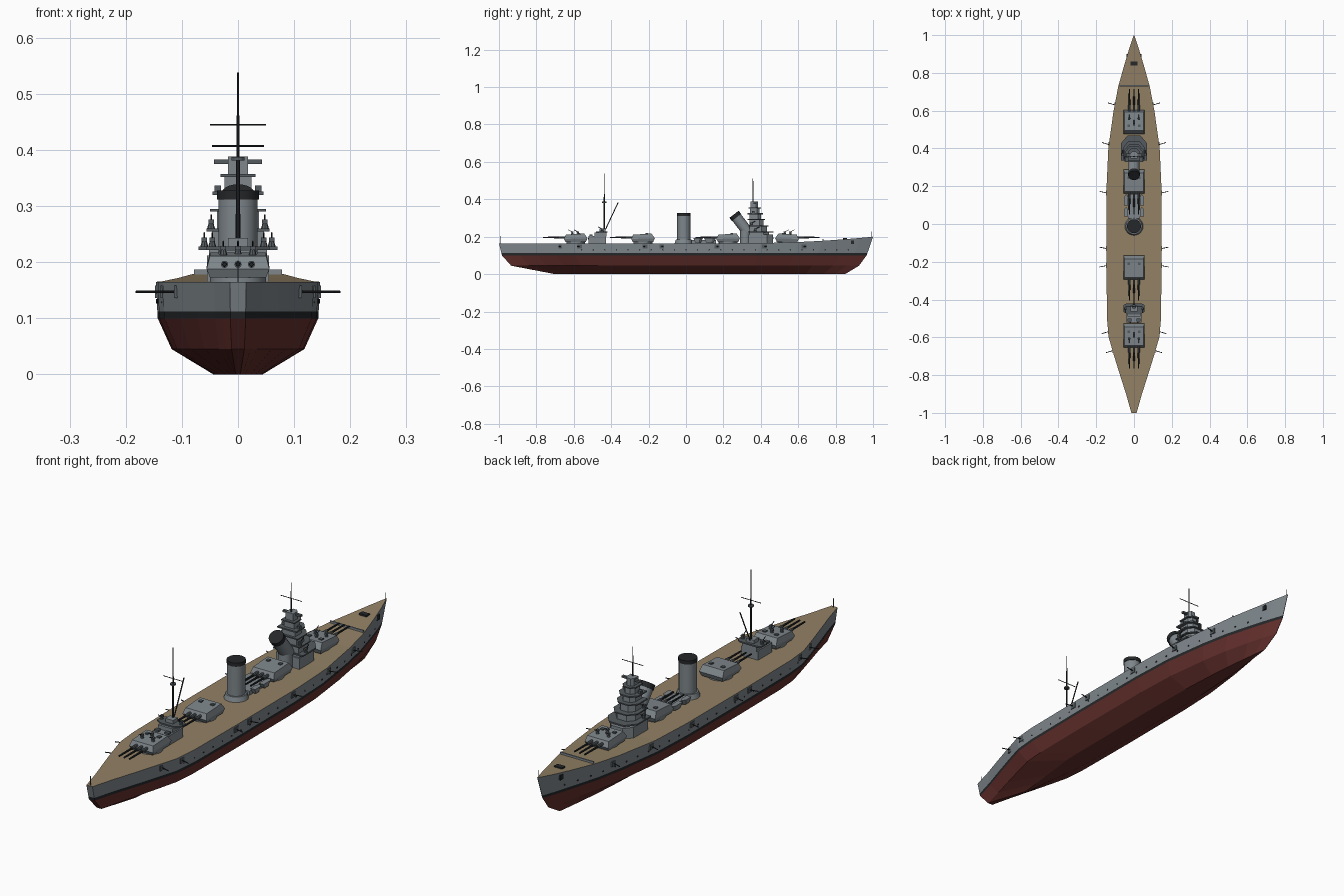
import bpy, bmesh, math
from mathutils import Vector

if "Cube" in bpy.data.objects:
    bpy.data.objects.remove(bpy.data.objects["Cube"])


def material(name, c):
    m = bpy.data.materials.new(name)
    m.diffuse_color = (*c, 1)
    m.use_nodes = True
    m.node_tree.nodes["Principled BSDF"].inputs["Base Color"].default_value = m.diffuse_color
    return m


GREY = material("grey_paint", (0.21, 0.24, 0.26))
RED = material("red_bottom", (0.13, 0.03, 0.026))
BLACK = material("black_paint", (0.018, 0.02, 0.022))
WOOD = material("deck_wood", (0.29, 0.22, 0.13))
DARK = material("dark_grey", (0.09, 0.105, 0.115))


def finish(name, bm, mats):
    bmesh.ops.recalc_face_normals(bm, faces=bm.faces)
    me = bpy.data.meshes.new(name)
    bm.to_mesh(me)
    bm.free()
    for m in mats:
        me.materials.append(m)
    ob = bpy.data.objects.new(name, me)
    bpy.context.collection.objects.link(ob)
    return ob


def loft(name, rings, mat):
    bm = bmesh.new()
    vs = [[bm.verts.new(p) for p in r] for r in rings]
    n = len(vs[0])
    for a, b in zip(vs, vs[1:]):
        for i in range(n):
            bm.faces.new((a[i], a[(i + 1) % n], b[(i + 1) % n], b[i]))
    bm.faces.new(vs[0])
    bm.faces.new(vs[-1])
    return finish(name, bm, [mat])


def prism(name, pts, z0, z1, mat=GREY):
    return loft(name, [[(x, y, z) for x, y in pts] for z in (z0, z1)], mat)


def box(name, x, y, z0, z1, w, d, mat=GREY):
    return prism(name, [(x - w, y - d), (x + w, y - d), (x + w, y + d), (x - w, y + d)], z0, z1, mat)


def rod(name, a, b, r, mat=GREY, r2=None, n=8):
    a, b = Vector(a), Vector(b)
    bm = bmesh.new()
    bmesh.ops.create_cone(bm, cap_ends=True, segments=n, radius1=r, radius2=r if r2 is None else r2, depth=(b - a).length)
    q = (b - a).to_track_quat('Z', 'Y')
    for v in bm.verts:
        v.co = q @ v.co + (a + b) / 2
    for f in bm.faces:
        f.smooth = n > 12 and len(f.verts) == 4
    return finish(name, bm, [mat])


# Hull: half breadth by station, lofted through deck, boot stripe, bilge and bottom
ST = [(-1, .014), (-.95, .028), (-.9, .042), (-.8, .074), (-.7, .105), (-.6, .134), (-.5, .143), (-.2, .146),
      (.2, .145), (.4, .136), (.6, .108), (.73, .083), (.85, .049), (.93, .025), (1, .001)]


def deck_z(y):
    return .165 + .035 * max(0, (y - .3) / .7) ** 2


def half(y):
    for (a, p), (b, q) in zip(ST, ST[1:]):
        if y <= b:
            return p + (q - p) * (y - a) / (b - a)
    return 0


# row: stern y, bow y, breadth factor, height (None = deck)
ROWS = [(-1, 1, 1, None), (-.987, .97, .985, .112), (-.984, .965, .98, .1), (-.935, .925, .81, .045), (-.7, .85, .3, 0)]
bm = bmesh.new()
grid = []
for y, w in ST:
    t = (y + 1) / 2
    row = [(w * k, s + (e - s) * t, deck_z(y) if z is None else z) for s, e, k, z in ROWS]
    grid.append([bm.verts.new(p) for p in row] + [bm.verts.new((-x, yy, z)) for x, yy, z in reversed(row)])
slots = [0, 1, 2, 2, 2, 2, 2, 1, 0, 3]
for a, b in zip(grid, grid[1:]):
    for i, s in enumerate(slots):
        j = (i + 1) % 10
        bm.faces.new((a[i], a[j], b[j], b[i])).material_index = s
for g in (grid[0], grid[-1]):
    for i, s in enumerate(slots[:4]):
        bm.faces.new((g[i], g[i + 1], g[8 - i], g[9 - i])).material_index = s
finish("hull", bm, [GREY, BLACK, RED, WOOD])


def side_x(y, z):
    s = (z - .112) / (deck_z(y) - .112)
    return half(max(-1, min(1, y / (.97 + .03 * s)))) * (.985 + .015 * s)


# Portholes, casemate guns and anchors on both sides
for s in (-1, 1):
    for i in range(30):
        y = -.93 + i * .062
        x = side_x(y, .13)
        rod("porthole", (s * (x - .004), y, .13), (s * (x + .0012), y, .13), .004, BLACK, n=6)
    for y, lean in [(.63, .3), (.42, .3), (.165, .2), (-.13, .2), (-.22, -.2), (-.57, -.3), (-.67, -.3)]:
        x = side_x(y, .147)
        box("casemate", s * (x - .006), y, .136, .158, .009, .013, DARK)
        rod("casemate_gun", (s * x, y, .147), (s * (x + .037), y + lean * .037, .147), .0022, BLACK, n=6)
    xa = side_x(.89, .172)
    box("anchor", s * xa, .89, .16, .181, .004, .009, BLACK)


def light_gun(x, y, z, d):
    rod("light_gun_base", (x, y, z), (x, y, z + .011), .007, DARK, .004)
    box("light_gun_body", x, y, z + .009, z + .016, .005, .007, DARK)
    rod("light_gun_barrel", (x, y, z + .013), (x, y + d * .022, z + .024), .0016, BLACK, n=6)


# Triple gun turrets
def turret(y, d, guns):
    rod("barbette", (0, y, .155), (0, y, .176), .05, GREY, n=24)
    rings = [[(-w, y + d * b, z), (w, y + d * b, z), (w, y + d * f, z1), (-w, y + d * f, z1)]
             for w, b, f, z, z1 in [(.05, -.055, .055, .173, .173), (.056, -.063, .063, .192, .188), (.05, -.046, .052, .217, .211)]]
    loft("turret", rings, GREY)
    for x in (-.024, 0, .024):
        rod("main_gun", (x, y + d * .05, .196), (x, y + d * .09, .196), .0065, DARK)
        rod("main_gun", (x, y + d * .09, .196), (x, y + d * .175, .196), .0045, BLACK, .0035)
    for x in (-.028, .028):
        box("turret_hatch", x, y - d * .02, .21, .22, .007, .007, DARK)
    if guns:
        for x, o in [(-.026, .018), (.026, .018), (0, -.012)]:
            light_gun(x, y + d * o, .213, d)


turret(.54, 1, True)
turret(.225, -1, False)
turret(-.23, -1, False)
turret(-.59, -1, True)

# Boat deck between the funnels
box("boat_deckhouse", 0, .095, .16, .183, .032, .065)
for s in (-1, 1):
    for y, l in [(.125, .035), (.062, .028)]:
        rings = [[(s * .042 + px * k, y + py * k, z) for px, py in
                  [(-.011, -l * .8), (.011, -l * .8), (.011, l * .5), (0, l), (-.011, l * .5)]]
                 for k, z in [(.6, .17), (1, .192)]]
        loft("boat", rings, GREY)

# Rear funnel
rod("rear_funnel_base", (0, -.012, .16), (0, -.012, .185), .05, GREY, .042, 24)
rod("rear_funnel", (0, -.012, .18), (0, -.012, .316), .035, GREY, n=24)
rod("rear_funnel_cap", (0, -.012, .312), (0, -.012, .328), .037, BLACK, n=24)

# Front funnel, raked aft behind the bridge
rod("front_funnel_trunk", (0, .318, .16), (0, .318, .245), .028, GREY, n=24)
rod("front_funnel", (0, .33, .225), (0, .268, .306), .029, GREY, n=24)
rod("front_funnel_cap", (0, .27, .303), (0, .257, .32), .031, BLACK, n=24)

# Bridge tower: walls and overhanging platforms
for i, (w, y0, y1, z0, z1) in enumerate([
        (.055, .335, .465, .16, .212), (.07, .335, .468, .222, .228), (.052, .34, .445, .212, .222),
        (.046, .34, .432, .228, .255), (.056, .335, .44, .255, .26), (.037, .34, .415, .26, .29),
        (.05, .33, .422, .29, .295), (.03, .34, .402, .295, .32), (.045, .328, .412, .32, .326),
        (.024, .343, .393, .326, .352), (.031, .334, .4, .352, .357), (.018, .346, .385, .357, .388)]):
    plate = z1 - z0 < .008
    ym = y1 - w * .6
    prism("bridge_platform" if plate else "bridge_tier",
          [(-w, y0), (w, y0), (w, ym), (w * .5, y1), (-w * .5, y1), (-w, ym)], z0, z1, DARK if plate else GREY)
box("rangefinder", 0, .366, .375, .383, .043, .006, DARK)
for s in (-1, 1):
    light_gun(s * .06, .37, .228, 1)
    light_gun(s * .048, .35, .26, 1)
    box("searchlight", s * .036, .36, .326, .337, .006, .007, DARK)
for x in (-.024, 0, .024):
    rod("bridge_port", (x, .46, .192), (x, .4665, .192), .004, BLACK, n=6)
rod("fore_mast", (0, .358, .38), (0, .358, .512), .0028, BLACK, .0014)
rod("fore_yard", (-.05, .358, .445), (.05, .358, .445), .0016, BLACK, n=6)

# Aft control station with mast and boom
box("aft_house", 0, -.475, .16, .205, .04, .047)
box("aft_house_step", 0, -.458, .2, .222, .034, .032)
w = .056
prism("aft_platform", [(-w, -.465), (-.03, -.48), (.03, -.48), (w, -.465), (w, -.43), (.04, -.42), (-.04, -.42), (-w, -.43)], .222, .228, DARK)
box("aft_cabin", 0, -.447, .228, .243, .018, .016)
for s in (-1, 1):
    light_gun(s * .046, -.448, .228, -1)
    box("aft_locker", s * .024, -.508, .205, .213, .01, .008, DARK)
    rod("aft_port", (s * .02, -.523, .188), (s * .02, -.52, .188), .004, BLACK, n=6)
rod("main_mast", (0, -.437, .23), (0, -.437, .4), .0045, BLACK, .003)
rod("main_topmast", (0, -.437, .39), (0, -.437, .538), .003, BLACK, .0014)
rod("main_mast_top", (0, -.437, .381), (0, -.437, .387), .012, DARK, n=12)
rod("main_yard", (-.046, -.437, .407), (.046, -.437, .407), .0016, BLACK, n=6)
rod("boat_boom", (0, -.43, .24), (0, -.363, .383), .0025, BLACK, n=6)

# Foredeck details and flagstaffs
box("capstan_block", 0, .85, .18, .193, .018, .011, BLACK)
box("breakwater", 0, .732, .174, .187, .078, .003)
rod("bow_staff", (0, .99, .195), (0, .99, .228), .0014, DARK, n=6)
rod("stern_staff", (0, -.992, .16), (0, -.992, .203), .0014, DARK, n=6)
